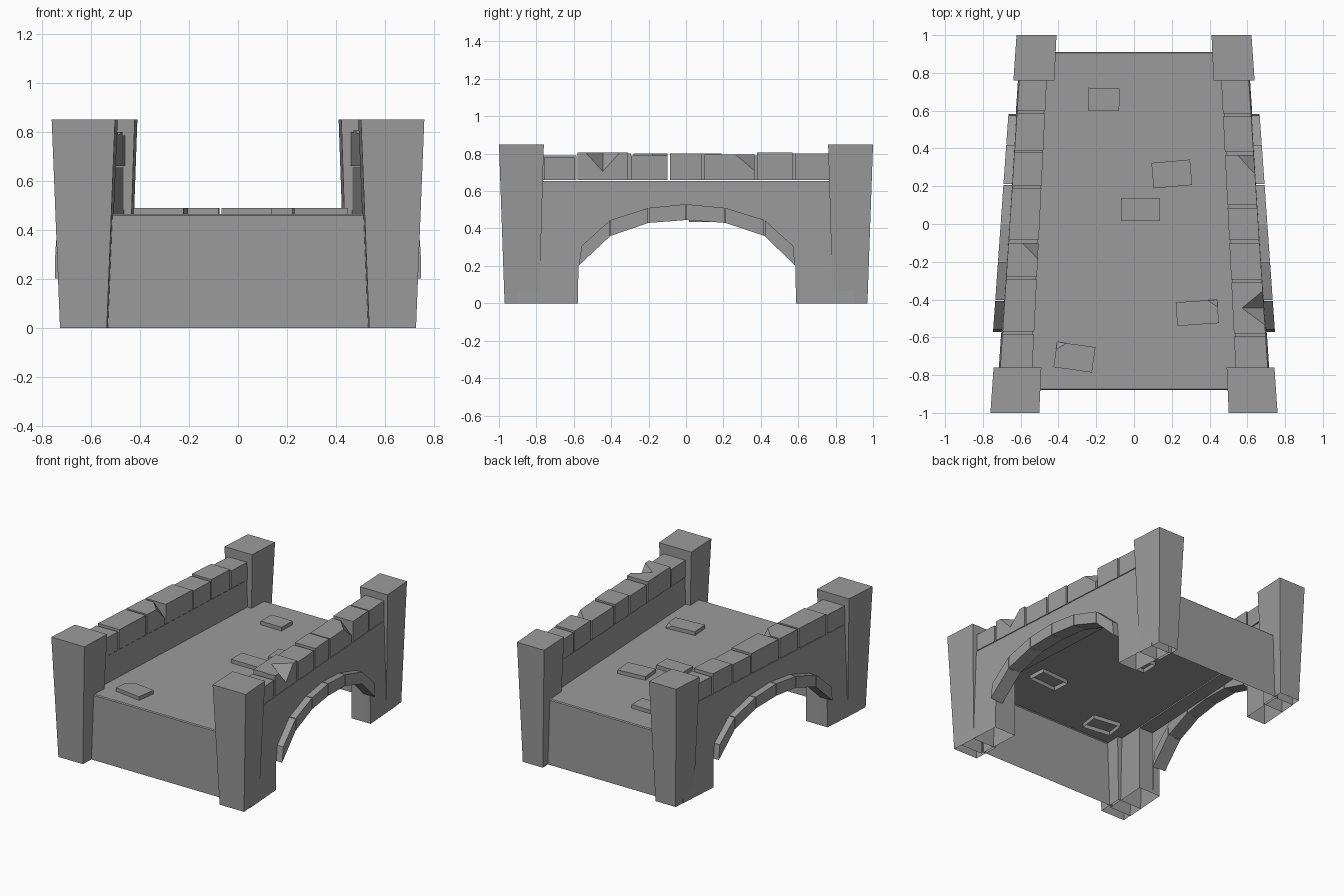
import bpy, bmesh, math
from mathutils import Vector, Matrix

if "Cube" in bpy.data.objects:
    bpy.data.objects.remove(bpy.data.objects["Cube"])

stone = bpy.data.materials.new("dark_stone")
stone.diffuse_color = (0.33, 0.33, 0.33, 1)
stone.use_nodes = True
stone.node_tree.nodes["Principled BSDF"].inputs["Base Color"].default_value = stone.diffuse_color


def finish(name, bm, open_bottom=False, plan_taper=True):
    """Clean up, apply the plan taper (wide front, narrow back), make an object."""
    bmesh.ops.remove_doubles(bm, verts=bm.verts[:], dist=0.0001)
    bmesh.ops.recalc_face_normals(bm, faces=bm.faces[:])
    if open_bottom:
        bmesh.ops.delete(bm, geom=[f for f in bm.faces if abs(f.normal.z) > 0.99
                                   and f.calc_center_median().z < 0.001], context='FACES_ONLY')
    if plan_taper:
        for v in bm.verts:
            v.co.x *= 1 - 0.1 * v.co.y
    me = bpy.data.meshes.new(name)
    bm.to_mesh(me)
    bm.free()
    me.materials.append(stone)
    ob = bpy.data.objects.new(name, me)
    bpy.context.collection.objects.link(ob)
    return ob


def prism(bm, profile, x0, x1, lean=0.0, caps=(True, True)):
    """Extrude a (y, z) outline from x0 to x1; the x1 side leans inward with height."""
    sgn = 1 if x1 > 0 else -1
    a = [bm.verts.new((x0, y, z)) for y, z in profile]
    b = [bm.verts.new((x1 - sgn * lean * z, y, z)) for y, z in profile]
    if caps[0]:
        bm.faces.new(a)
    if caps[1]:
        bm.faces.new(b[::-1])
    n = len(a)
    for i in range(n):
        j = (i + 1) % n
        bm.faces.new((a[i], a[j], b[j], b[i]))


def chipped_box(bm, lo, hi, chip=None, size=None):
    """Box with one upper corner optionally cut off; chip = (x side, y side)."""
    pts = []
    for ix in (0, 1):
        for iy in (0, 1):
            for iz in (0, 1):
                p = Vector(((lo[0], hi[0])[ix], (lo[1], hi[1])[iy], (lo[2], hi[2])[iz]))
                if chip == (ix, iy) and iz:
                    dirs = (1 - 2 * ix, 1 - 2 * iy, -1)
                    for k in range(3):
                        q = p.copy()
                        q[k] += dirs[k] * size[k]
                        pts.append(q)
                else:
                    pts.append(p)
    verts = [bm.verts.new(p) for p in pts]
    bmesh.ops.convex_hull(bm, input=verts)
    bmesh.ops.dissolve_limit(bm, angle_limit=0.01, verts=bm.verts[:], edges=bm.edges[:])


# Arch curve, inner and outer edges in (y, z)
inner = [(-.575, .20), (-.405, .36), (-.2, .43), (0, .445), (.21, .43), (.42, .36), (.585, .20)]
outer = [(-.56, .305), (-.405, .445), (-.2, .51), (0, .53), (.21, .51), (.42, .445), (.575, .305)]
top_edge = [(.9, 0), (.9, .655), (-.9, .655), (-.9, 0)]
arch_outline = [(-.578, 0), *inner, (.588, 0), *top_edge]
backing_outline = [(-.578, 0), (-.578, .455), (.588, .455), (.588, 0), *top_edge]

# Parapet stones: y start, y end, top z, chip as (outer side?, y side, sizes)
caps_right = [(-.76, -.595, .78, None), (-.58, -.445, .805, (1, 1, (.11, .09, .10))),
              (-.445, -.31, .805, (1, 0, (.11, .09, .10))), (-.295, -.10, .79, None),
              (-.085, .085, .80, None), (.10, .365, .795, (1, 1, (.09, .10, .085))),
              (.38, .57, .805, None), (.585, .77, .80, None)]
caps_left = [(-.77, -.585, .79, None), (-.57, -.295, .80, None),
             (-.28, -.10, .80, (0, 1, (.085, .085, .09))), (-.085, .19, .80, None),
             (.20, .38, .79, None), (.39, .585, .80, None), (.60, .77, .785, None)]

for side, s, caps in (("right", 1, caps_right), ("left", -1, caps_left)):
    # Side wall: thin arched face, backed by piers and an upper parapet, hollow inside
    bm = bmesh.new()
    prism(bm, arch_outline, s * .61, s * .665, .012, caps=(False, True))
    finish(side + "_arched_wall", bm, open_bottom=True)
    bm = bmesh.new()
    prism(bm, backing_outline, s * .505, s * .61, caps=(True, False))
    finish(side + "_wall_backing", bm, open_bottom=True)

    # Arch stones standing proud of the wall
    bm = bmesh.new()
    for i in range(6):
        def along(edge, t):
            return Vector(edge[i]).lerp(Vector(edge[i + 1]), t)
        g = .012
        prism(bm, [along(inner, g), along(inner, 1 - g), along(outer, 1 - g), along(outer, g)],
              s * .61, s * .706)
    finish(side + "_arch_stones", bm)

    # Parapet stones
    bm = bmesh.new()
    for y0, y1, top, chip in caps:
        corner = size = None
        if chip:
            corner, size = (chip[0] if s > 0 else 1 - chip[0], chip[1]), chip[2]
        xs = sorted((s * .50, s * .658))
        tmp = bmesh.new()
        chipped_box(tmp, (xs[0], y0, .66), (xs[1], y1, top), corner, size)
        me = bpy.data.meshes.new("tmp")
        tmp.to_mesh(me)
        tmp.free()
        bm.from_mesh(me)
        bpy.data.meshes.remove(me)
    finish(side + "_parapet_stones", bm)

    # Corner posts, flaring toward the top
    for end, e in (("front", -1), ("back", 1)):
        bm = bmesh.new()
        rings = []
        for z, xa, xb, ya, yb in ((0, .488, .662, .785, .97), (.85, .456, .691, .76, 1.0)):
            rings.append([bm.verts.new((s * x, e * y, z))
                          for x, y in ((xa, ya), (xb, ya), (xb, yb), (xa, yb))])
        bm.faces.new(rings[0])
        bm.faces.new(rings[1])
        for i in range(4):
            j = (i + 1) % 4
            bm.faces.new((rings[0][i], rings[0][j], rings[1][j], rings[1][i]))
        finish(f"{end}_{side}_post", bm, open_bottom=True)

# Deck: a sheet folding down at front and back
bm = bmesh.new()
path = [(-.88, 0), (-.88, .458), (-.874, .464), (.904, .464), (.91, .458), (.91, 0)]
rows = [[bm.verts.new((x, y, z)) for x in (-.515, .515)] for y, z in path]
for a, b in zip(rows, rows[1:]):
    bm.faces.new((a[0], a[1], b[1], b[0]))
finish("deck", bm)

# Loose paving stones, open underneath: x, y, width, depth, turn, chipped corner
for i, (x, y, w, d, turn, chip) in enumerate([
        (-.16, .66, .165, .12, -1, None), (.20, .265, .205, .135, 5, None),
        (.035, .077, .205, .12, 0, None), (.335, -.47, .22, .125, 4, (1, 1)),
        (-.315, -.705, .205, .135, -8, (0, 1))]):
    bm = bmesh.new()
    chipped_box(bm, (-w / 2, -d / 2, .435), (w / 2, d / 2, .49), chip, (.05, .04, .025))
    bmesh.ops.recalc_face_normals(bm, faces=bm.faces[:])
    bmesh.ops.delete(bm, geom=[f for f in bm.faces if f.normal.z < -0.99], context='FACES_ONLY')
    bm.transform(Matrix.Translation((x, y, 0)) @ Matrix.Rotation(math.radians(turn), 4, 'Z'))
    finish(f"paving_stone_{i + 1}", bm, plan_taper=False)
